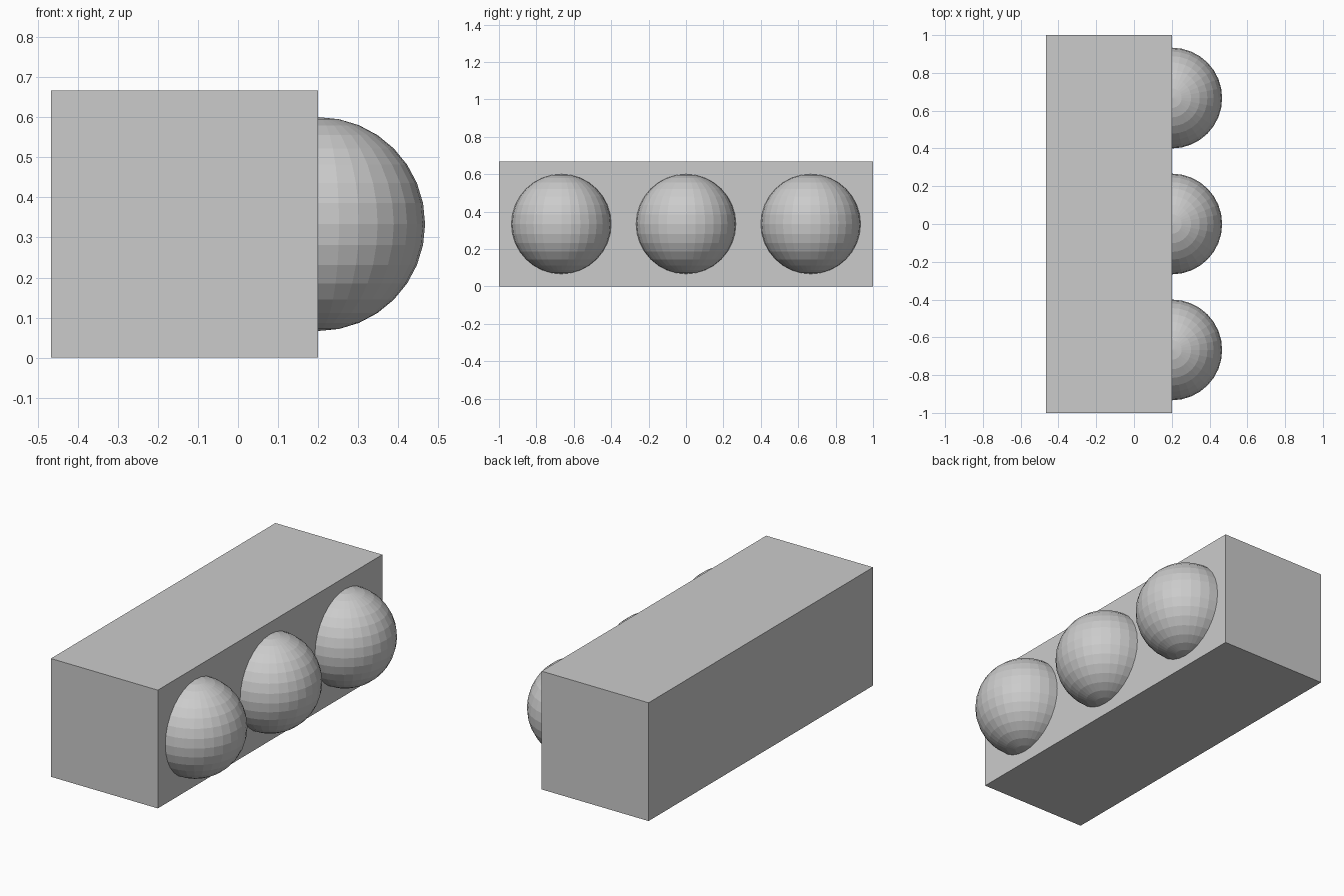
import bpy

if "Cube" in bpy.data.objects:
    bpy.data.objects.remove(bpy.data.objects["Cube"])

U = 2 / 3          # box width and height
R = 0.2667         # dome radius
FACE_X = 0.2       # box face carrying the domes

# Long square-section housing
bpy.ops.mesh.primitive_cube_add(size=1, location=(FACE_X - U / 2, 0, U / 2))
housing = bpy.context.object
housing.name = "housing"
housing.scale = (U, 2, U)
bpy.ops.object.transform_apply(location=False, rotation=False, scale=True)

# Three faceted spheres half sunk into the right face
for name, y in (("front_lamp", -U), ("middle_lamp", 0), ("back_lamp", U)):
    bpy.ops.mesh.primitive_uv_sphere_add(
        segments=32, ring_count=16, radius=R, location=(FACE_X, y, U / 2))
    bpy.context.object.name = name
